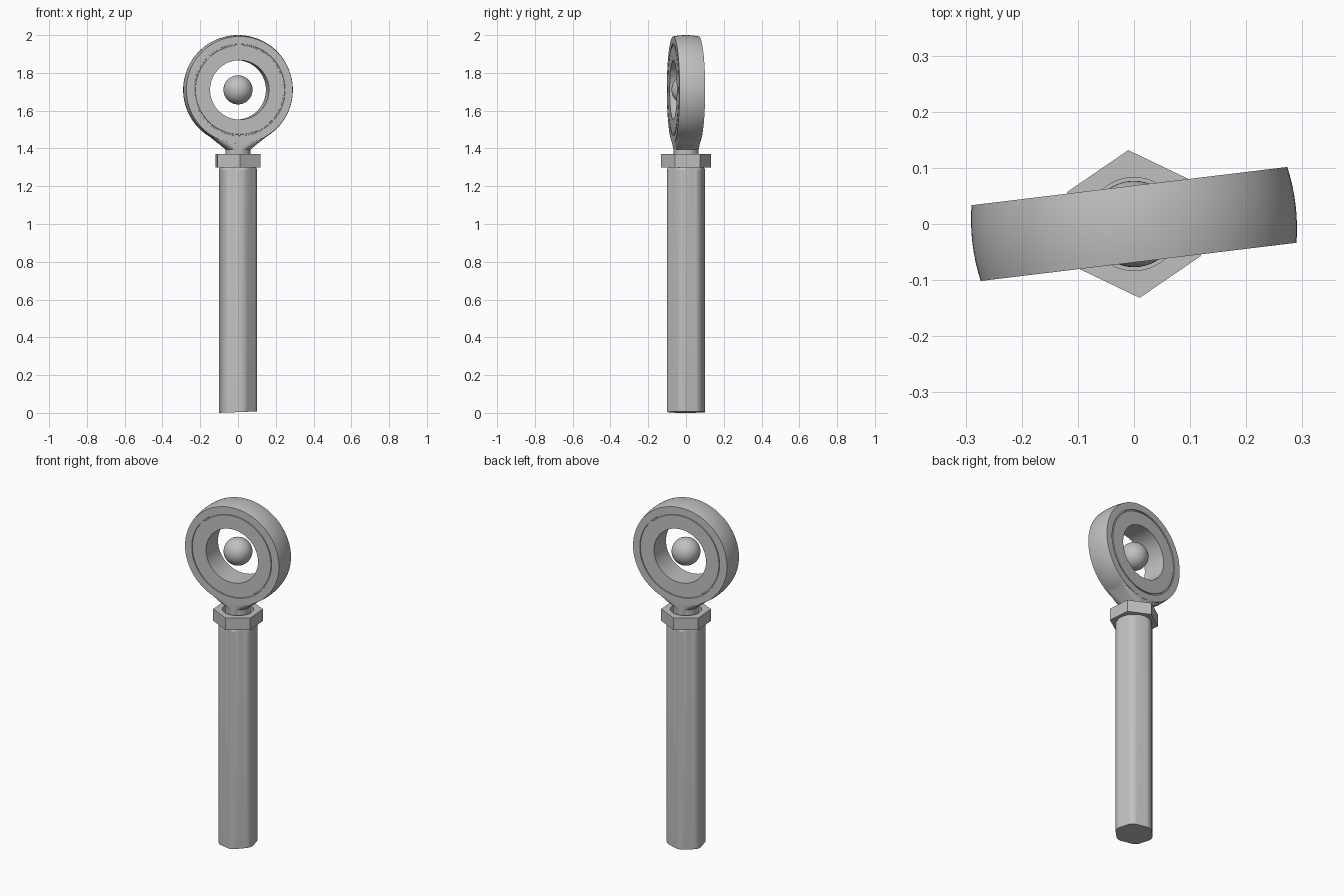
import bpy, bmesh, math
from mathutils import Matrix

if "Cube" in bpy.data.objects:
    bpy.data.objects.remove(bpy.data.objects["Cube"])

steel = bpy.data.materials.new("steel_grey")
steel.use_nodes = True
GREY = (0.53, 0.53, 0.53, 1)
steel.diffuse_color = GREY
steel.node_tree.nodes["Principled BSDF"].inputs["Base Color"].default_value = GREY

EYE_Z = 1.71
EYE = Matrix.Translation((0, 0, EYE_Z)) @ Matrix.Rotation(math.radians(6.9), 4, "Z")


def finish(name, bm, angle=30):
    bmesh.ops.recalc_face_normals(bm, faces=bm.faces)
    me = bpy.data.meshes.new(name)
    bm.to_mesh(me)
    bm.free()
    ob = bpy.data.objects.new(name, me)
    bpy.context.collection.objects.link(ob)
    me.materials.append(steel)
    bpy.ops.object.select_all(action="DESELECT")
    ob.select_set(True)
    bpy.context.view_layer.objects.active = ob
    bpy.ops.object.shade_smooth_by_angle(angle=math.radians(angle))
    return ob


def loft(bm, rings, closed=False):
    """Skin a list of point rings; cap the ends, or join last to first."""
    vs = [[bm.verts.new(p) for p in r] for r in rings]
    n = len(vs[0])
    pairs = list(zip(vs, vs[1:])) + ([(vs[-1], vs[0])] if closed else [])
    for a, b in pairs:
        for i in range(n):
            j = (i + 1) % n
            bm.faces.new((a[i], a[j], b[j], b[i]))
    if not closed:
        bm.faces.new(vs[0])
        bm.faces.new(vs[-1])


def circle(r, z, n=64):
    return [(r * math.cos(2 * math.pi * i / n), r * math.sin(2 * math.pi * i / n), z)
            for i in range(n)]


# Rod: hexagonal bar with rounded corners, chamfered top, slightly slanted foot
def bar_ring(r, flat, z, slope=0.0):
    pts = []
    for i in range(72):
        a = 2 * math.pi * i / 72
        off = (a + math.radians(45 + 30)) % (math.pi / 3) - math.pi / 6
        d = min(r, flat / math.cos(off))
        x, y = d * math.cos(a), d * math.sin(a)
        pts.append((x, y, z + slope * x))
    return pts

bm = bmesh.new()
loft(bm, [bar_ring(0.103, 0.096, 0.004, 0.039), bar_ring(0.103, 0.096, 1.285),
          bar_ring(0.095, 0.095, 1.30)])
finish("rod", bm, 20)

# Lock nut: hexagon with a round bore
bm = bmesh.new()
def hex_ring(z):
    pts = []
    for i in range(72):
        a = 2 * math.pi * i / 72
        d = 0.132 * math.cos(math.pi / 6) / math.cos(a % (math.pi / 3) - math.pi / 6)
        pts.append((d * math.cos(a), d * math.sin(a), z))
    return pts
loft(bm, [hex_ring(1.30), hex_ring(1.37), circle(0.083, 1.37, 72), circle(0.083, 1.30, 72)],
     closed=True)
bm.transform(Matrix.Rotation(math.radians(34.4), 4, "Z"))
finish("lock_nut", bm)

# Eye ring: revolved section with crowned rim, shallow groove on both faces
half = [(0.157, 0.068), (0.235, 0.068), (0.236, 0.062), (0.242, 0.062),
        (0.243, 0.068), (0.2835, 0.068)]
crown = [(0.29 - 0.0065 * (t / 4) ** 2, 0.068 * t / 4) for t in range(3, -4, -1)]
section = half + crown + [(r, -h) for r, h in reversed(half)]
bm = bmesh.new()
loft(bm, [circle(r, h, 96) for r, h in section], closed=True)
bm.transform(EYE @ Matrix.Rotation(math.pi / 2, 4, "X"))
finish("eye_ring", bm)

# Neck: blends from the wide ring section down to a round shank
def neck_ring(hx, hy, z, power):
    pts = []
    for i in range(64):
        a = 2 * math.pi * i / 64
        c, s = math.cos(a), math.sin(a)
        pts.append((hx * math.copysign(abs(c) ** power, c),
                    hy * math.copysign(abs(s) ** power, s), z - EYE_Z))
    return pts

bm = bmesh.new()
loft(bm, [neck_ring(0.18, 0.0675, 1.49, 0.2), neck_ring(0.13, 0.0675, 1.449, 0.25),
          neck_ring(0.09, 0.0675, 1.416, 0.5), neck_ring(0.067, 0.067, 1.395, 1.0),
          neck_ring(0.067, 0.067, 1.29, 1.0)])
bm.transform(EYE)
neck = finish("neck", bm)

# Trim the neck clear of the ring's groove
bm = bmesh.new()
loft(bm, [circle(0.25, -0.2, 96), circle(0.25, 0.2, 96)])
bm.transform(EYE @ Matrix.Rotation(math.pi / 2, 4, "X"))
cutter = finish("neck_cutter", bm)
cutter.hide_render = True
mod = neck.modifiers.new("trim", "BOOLEAN")
mod.operation = "DIFFERENCE"
mod.object = cutter
mod.solver = "EXACT"
bpy.context.view_layer.update()
trimmed = bpy.data.meshes.new_from_object(
    neck.evaluated_get(bpy.context.evaluated_depsgraph_get()))
neck.modifiers.clear()
neck.data = trimmed
bpy.data.objects.remove(cutter)

# Centre ball
bm = bmesh.new()
bmesh.ops.create_uvsphere(bm, u_segments=48, v_segments=24, radius=0.077)
bm.transform(EYE)
finish("centre_ball", bm)
